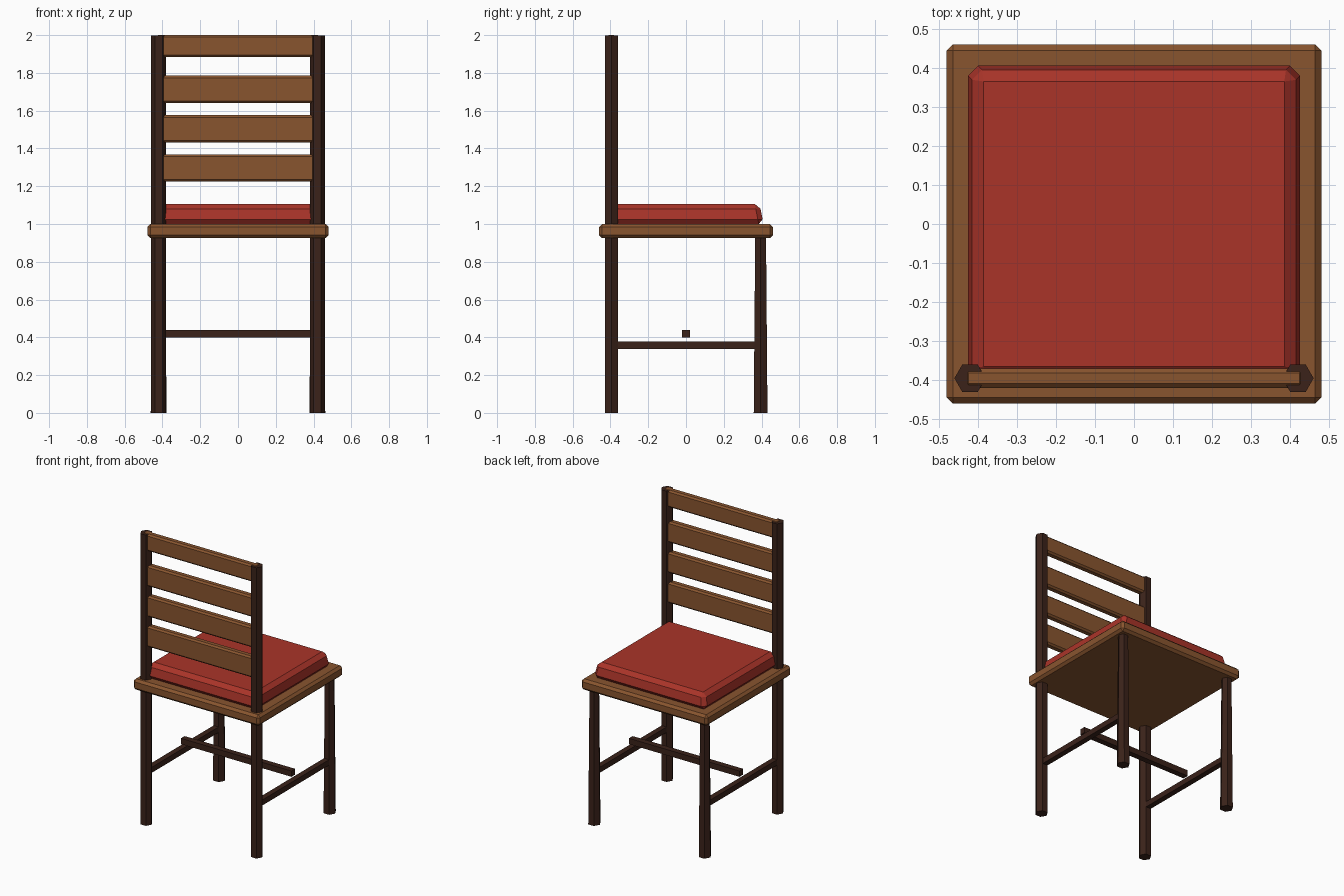
import bpy, bmesh
from math import pi
from mathutils import Matrix

if "Cube" in bpy.data.objects:
    bpy.data.objects.remove(bpy.data.objects["Cube"])


def material(name, rgb):
    m = bpy.data.materials.new(name)
    m.diffuse_color = (*rgb, 1)
    m.use_nodes = True
    m.node_tree.nodes["Principled BSDF"].inputs["Base Color"].default_value = m.diffuse_color
    return m


WOOD = material("warm_wood", (0.25, 0.09, 0.028))
DARK = material("dark_wood", (0.043, 0.016, 0.01))
RED = material("red_fabric", (0.40, 0.034, 0.022))


def finish(name, bm, mat):
    mesh = bpy.data.meshes.new(name)
    bm.to_mesh(mesh)
    bm.free()
    mesh.materials.append(mat)
    ob = bpy.data.objects.new(name, mesh)
    bpy.context.collection.objects.link(ob)
    return ob


def box(name, center, size, mat, bevel=0.0, top_inset=0.0):
    """Box with an optional inward-leaning top and one-step chamfer."""
    bm = bmesh.new()
    bmesh.ops.create_cube(bm, size=1)
    for v in bm.verts:
        top = v.co.z > 0
        for i in range(3):
            half = size[i] / 2 - (top_inset if top and i < 2 else 0)
            v.co[i] = center[i] + (half if v.co[i] > 0 else -half)
    if bevel:
        bmesh.ops.bevel(bm, geom=bm.edges[:], offset=bevel, segments=1,
                        affect='EDGES', profile=0.5)
    return finish(name, bm, mat)


def hex_post(name, x, y, z_top, r_bottom, r_top):
    """Six-sided post with its points facing sideways, standing on the floor."""
    bm = bmesh.new()
    bmesh.ops.create_cone(bm, cap_ends=True, segments=6, radius1=r_bottom,
                          radius2=r_top, depth=z_top)
    if max(abs(v.co.y) for v in bm.verts) > 0.95 * r_bottom:
        bmesh.ops.rotate(bm, verts=bm.verts, matrix=Matrix.Rotation(pi / 6, 3, 'Z'))
    bmesh.ops.translate(bm, verts=bm.verts, vec=(x, y, z_top / 2))
    return finish(name, bm, DARK)


LEG_X, LEG_Y = 0.42, 0.395

# Seat board and cushion
box("seat", (0, 0, 0.9625), (0.96, 0.92, 0.075), WOOD, bevel=0.016)
box("cushion", (0, 0, 1.0525), (0.86, 0.82, 0.105), RED, bevel=0.025, top_inset=0.02)

# Tall back posts, tapered short legs and side stretchers
for side, sx in (("left", -1), ("right", 1)):
    x = sx * LEG_X
    hex_post(f"back_post_{side}", x, -LEG_Y, 1.997, 0.04, 0.04)
    hex_post(f"short_leg_{side}", x, LEG_Y, 0.94, 0.042, 0.033)
    box(f"side_stretcher_{side}", (x, 0, 0.358), (0.038, 2 * LEG_Y, 0.038), DARK)

# Cross stretcher
box("cross_stretcher", (0, 0, 0.42), (0.84, 0.04, 0.04), DARK)

# Back slats and top rail
for i, z in enumerate((1.297, 1.504, 1.713)):
    box(f"back_slat_{i + 1}", (0, -LEG_Y, z), (0.86, 0.05, 0.144), WOOD, bevel=0.011)
box("top_rail", (0, -LEG_Y, 1.9415), (0.87, 0.05, 0.117), WOOD, bevel=0.011)
